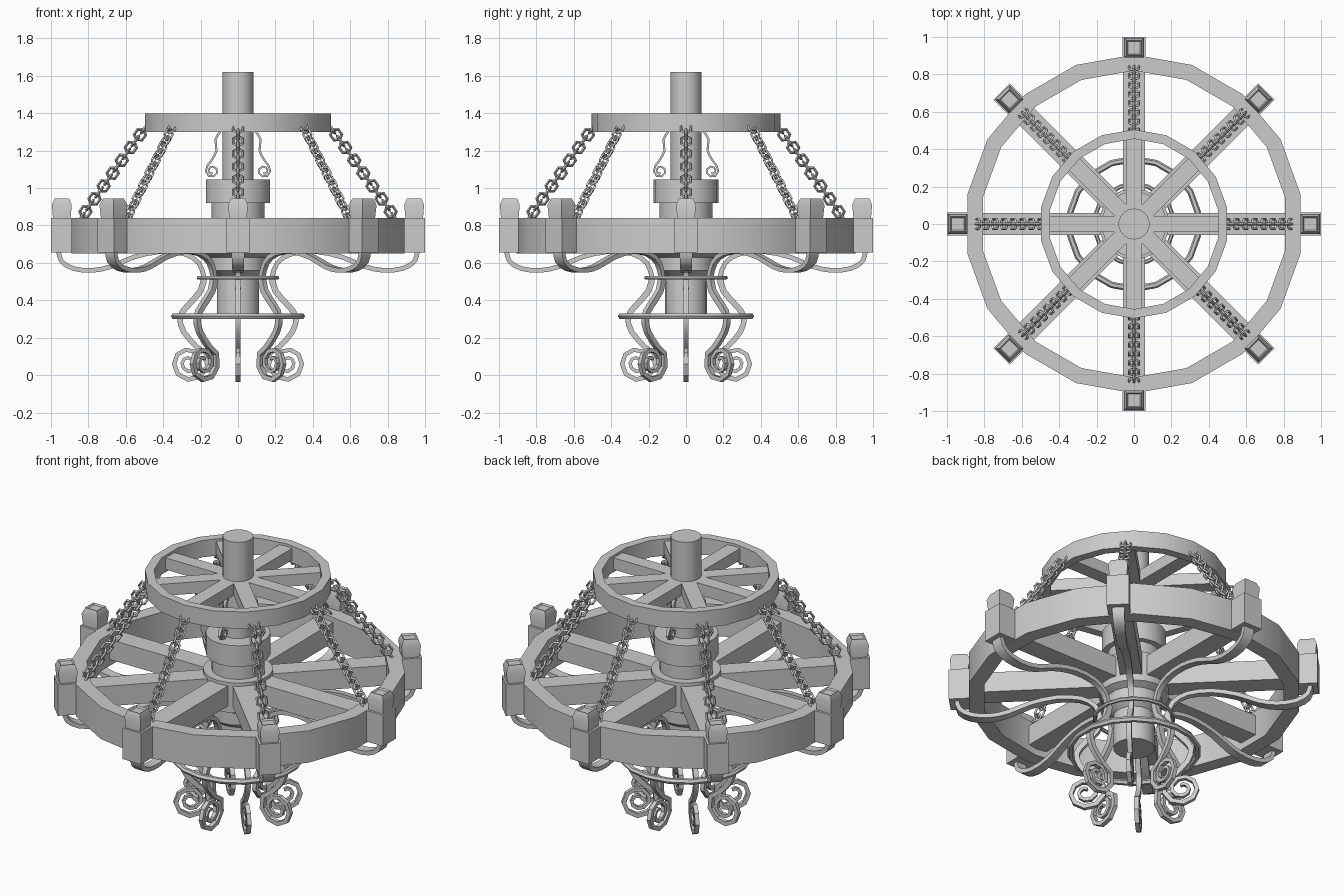
import bpy, bmesh
from math import sin, cos, pi, radians
from mathutils import Matrix, Vector

if "Cube" in bpy.data.objects:
    bpy.data.objects.remove(bpy.data.objects["Cube"])

iron = bpy.data.materials.new("iron grey")
iron.use_nodes = True
iron.diffuse_color = (0.6, 0.6, 0.6, 1)
iron.node_tree.nodes["Principled BSDF"].inputs["Base Color"].default_value = iron.diffuse_color


def finish(name, bm):
    """Turn a bmesh into a shaded mesh."""
    bmesh.ops.remove_doubles(bm, verts=bm.verts, dist=1e-5)
    bmesh.ops.recalc_face_normals(bm, faces=bm.faces)
    me = bpy.data.meshes.new(name)
    bm.to_mesh(me)
    bm.free()
    me.materials.append(iron)
    me.shade_smooth()
    me.set_sharp_from_angle(angle=radians(32))
    return me


def place(name, me, matrix=None):
    ob = bpy.data.objects.new(name, me)
    bpy.context.collection.objects.link(ob)
    ob.matrix_world = matrix or Matrix()
    return ob


def around(name, me, count=8):
    for k in range(count):
        place(f"{name}_{k + 1}", me, Matrix.Rotation(2 * pi * k / count, 4, "Z"))


def lathe(name, profile, sides=18, closed=False):
    """Revolve (radius, z) points; a corner always points along y."""
    bm = bmesh.new()
    rings = []
    for k in range(sides):
        a = pi / 2 + 2 * pi * k / sides
        rings.append([bm.verts.new((r * cos(a), r * sin(a), z)) for r, z in profile])
    n = len(profile)
    for k in range(sides):
        p, q = rings[k], rings[(k + 1) % sides]
        for i in range(n if closed else n - 1):
            j = (i + 1) % n
            bm.faces.new((p[i], q[i], q[j], p[j]))
    return finish(name, bm)


def band(name, inner, outer, low, high):
    return lathe(name, [(inner, low), (outer, low), (outer, high), (inner, high)], closed=True)


def hoop(name, radius, wire, z, sides=18, section=6):
    pts = [(radius + wire * cos(2 * pi * i / section), z + wire * sin(2 * pi * i / section))
           for i in range(section)]
    return lathe(name, pts, sides, closed=True)


def smooth_path(pts, steps=3):
    """Catmull-Rom curve through the points."""
    p = [Vector(c) for c in pts]
    p = [2 * p[0] - p[1]] + p + [2 * p[-1] - p[-2]]
    out = []
    for a, b, c, d in zip(p, p[1:], p[2:], p[3:]):
        for s in range(steps):
            t = s / steps
            out.append(0.5 * (2 * b + (c - a) * t + (2 * a - 5 * b + 4 * c - d) * t ** 2
                              + (3 * b - a - 3 * c + d) * t ** 3))
    return out + [p[-2]]


def strip(name, path, width, thick):
    """Sweep a rectangle along (r, z); width and thick run from start to end."""
    bm = bmesh.new()
    rows = []
    for i, c in enumerate(path):
        t = (path[min(i + 1, len(path) - 1)] - path[max(i - 1, 0)]).normalized()
        f = i / (len(path) - 1)
        w = (width[0] + (width[1] - width[0]) * f) / 2
        h = (thick[0] + (thick[1] - thick[0]) * f) / 2
        nrm = Vector((-t.y, t.x)) * h
        rows.append([bm.verts.new((c.x + u * nrm.x, v * w, c.y + u * nrm.y))
                     for u, v in ((-1, -1), (1, -1), (1, 1), (-1, 1))])
    for p, q in zip(rows, rows[1:]):
        for i in range(4):
            bm.faces.new((p[i], p[(i + 1) % 4], q[(i + 1) % 4], q[i]))
    bm.faces.new(rows[0])
    bm.faces.new(rows[-1])
    return finish(name, bm)


def box(name, x0, x1, half_y, z0, z1):
    mid = Vector(((x0 + x1) / 2, (z0 + z1) / 2))
    ends = [Vector((x0, mid.y)), Vector((x1, mid.y))]
    return strip(name, ends, (2 * half_y, 2 * half_y), (z1 - z0, z1 - z0))


def spiral(cx, cz, r0, r1, start, turns, steps):
    pts = []
    for i in range(steps + 1):
        f = i / steps
        a = start + 2 * pi * turns * f
        r = r0 + (r1 - r0) * f
        pts.append((cx + r * cos(a), cz + r * sin(a)))
    return pts


# Wheels and their spokes
place("upper_ring", band("upper_ring", 0.455, 0.505, 1.30, 1.40))
place("lower_ring", band("lower_ring", 0.82, 0.905, 0.65, 0.84))
around("upper_spoke", box("upper_spoke", 0.05, 0.47, 0.042, 1.315, 1.385))
around("lower_spoke", box("lower_spoke", 0.1, 0.83, 0.06, 0.69, 0.81))

# Central column
place("rod", lathe("rod", [(0, 1.0), (0.083, 1.0), (0.083, 1.62), (0, 1.62)]))
place("hub", lathe("hub", [
    (0, 0.33), (0.113, 0.33), (0.113, 0.53), (0.15, 0.56), (0.15, 0.63), (0.19, 0.65),
    (0.19, 0.83), (0.143, 0.83), (0.143, 0.92), (0.175, 0.92), (0.175, 1.045), (0, 1.045)]))
place("small_hoop", hoop("small_hoop", 0.213, 0.011, 0.52))
place("large_hoop", hoop("large_hoop", 0.347, 0.017, 0.315))

# Curved arms under the lower wheel
arm = smooth_path([(0.96, 0.67), (0.945, 0.61), (0.88, 0.57), (0.78, 0.56), (0.68, 0.58),
                   (0.56, 0.63), (0.42, 0.66), (0.29, 0.65), (0.21, 0.6), (0.18, 0.52)], 2)
around("arm", strip("arm", arm, (0.07, 0.026), (0.025, 0.025)))

# Legs ending in outward scrolls
leg = smooth_path([(0.18, 0.53), (0.2, 0.45), (0.27, 0.37), (0.31, 0.31), (0.29, 0.23),
                   (0.22, 0.15)], 2)
curl = [Vector(c) for c in spiral(0.262, 0.067, 0.105, 0.022, pi * 0.85, 1.9, 17)]
around("leg", strip("leg", leg + curl, (0.03, 0.02), (0.034, 0.016)))

# Small scrolls around the rod
scroll = smooth_path([(0.09, 1.31), (0.12, 1.26), (0.115, 1.2), (0.14, 1.15)], 2)
scroll += [Vector(c) for c in spiral(0.138, 1.092, 0.037, 0.015, pi / 4, -1.4, 10)]
around("rod_scroll", strip("rod_scroll", scroll, (0.02, 0.014), (0.012, 0.01)), 4)

# Lamp holders on the rim: square block with a flared cap
around("holder", box("holder", 0.885, 1.0, 0.061, 0.655, 0.84))
cap = lathe("cap", [(0, 0.8), (0.062, 0.8), (0.075, 0.91), (0.055, 0.945),
                    (0.047, 0.935), (0, 0.935)], 4)
for k in range(8):
    spin = Matrix.Rotation(k * pi / 4, 4, "Z")
    place(f"holder_cap_{k + 1}", cap, spin @ Matrix.Translation((0.942, 0, 0))
          @ Matrix.Rotation(pi / 4, 4, "Z"))

# Chains between the two wheels
link = hoop("chain_link", 0.03, 0.008, 0, 6, 4)
top, bottom = Vector((0.5, 0, 1.32)), Vector((0.84, 0, 0.84))
slope = (bottom - top).to_track_quat("Y", "Z").to_matrix().to_4x4()
links = 15
for k in range(8):
    spin = Matrix.Rotation(k * pi / 4, 4, "Z")
    for i in range(links):
        spot = Matrix.Translation(top.lerp(bottom, i / (links - 1)))
        twist = Matrix.Rotation(pi / 2 * (i % 2), 4, "Y")
        stretch = Matrix.Diagonal((1, 1.1, 1, 1))
        place(f"chain_{k + 1}_link_{i + 1}", link, spin @ spot @ slope @ twist @ stretch)
